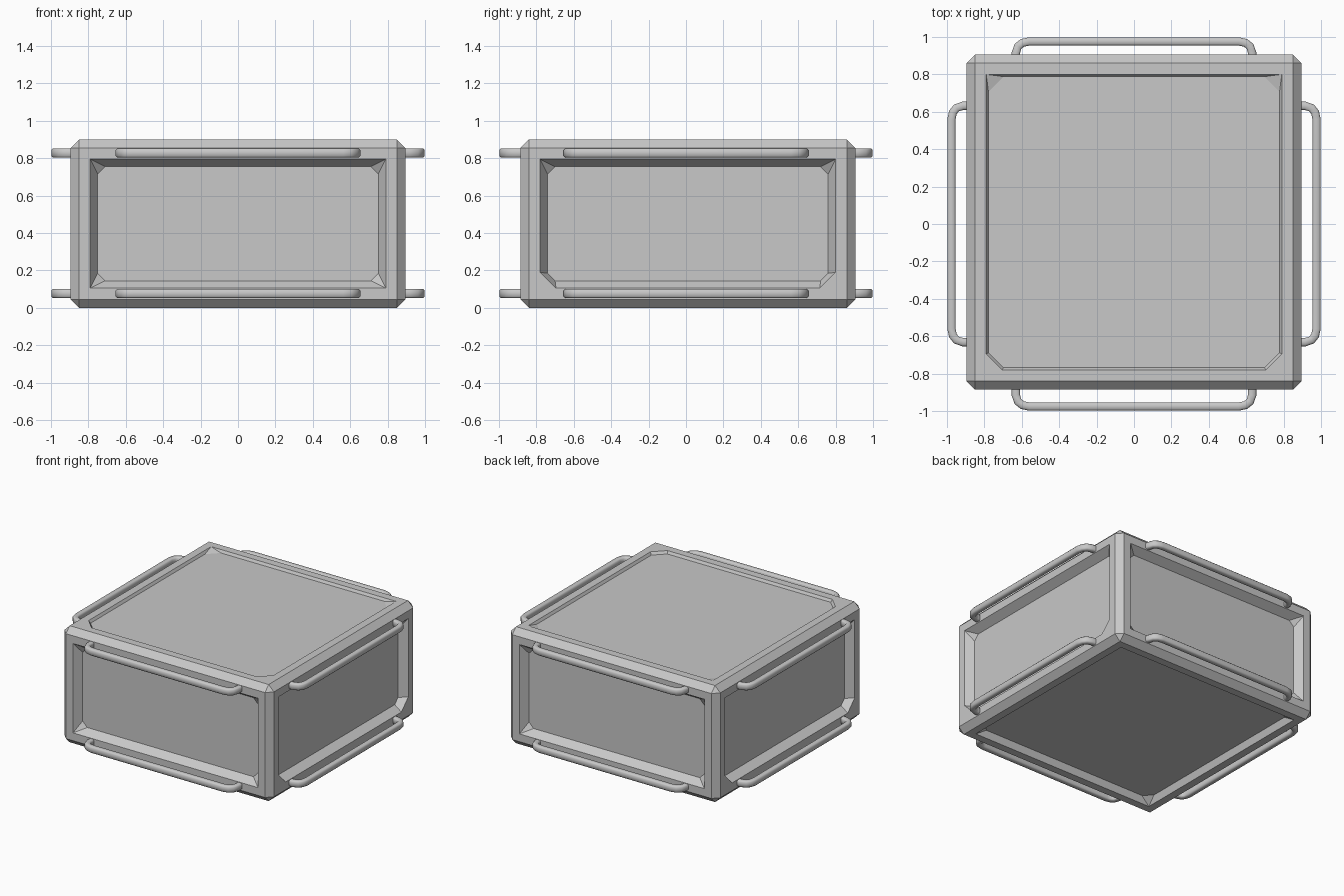
import bpy
import bmesh
from mathutils import Vector, Matrix

if "Cube" in bpy.data.objects:
    bpy.data.objects.remove(bpy.data.objects["Cube"])

SHADE = (0.58, 0.58, 0.58, 1)
grey = bpy.data.materials.new("plain_grey")
grey.use_nodes = True
grey.diffuse_color = SHADE
grey.node_tree.nodes["Principled BSDF"].inputs["Base Color"].default_value = SHADE

HALF = Vector((0.895, 0.895, 0.45))
CENTRE = Vector((0, 0.01, 0.45))
EDGE = 0.045      # outer chamfer
RIM = 0.105       # box edge to recess opening
CUT = 0.085       # corner cut of the recess
X, Y, Z = Vector((1, 0, 0)), Vector((0, 1, 0)), Vector((0, 0, 1))


def add_object(name, bm):
    bmesh.ops.recalc_face_normals(bm, faces=bm.faces[:])
    mesh = bpy.data.meshes.new(name)
    bm.to_mesh(mesh)
    bm.free()
    mesh.materials.append(grey)
    ob = bpy.data.objects.new(name, mesh)
    bpy.context.collection.objects.link(ob)
    return ob


def octagon(w, h, cuts):
    """Rectangle outline with one cut size per corner, two points each."""
    pts = []
    for (su, sv), c in zip(((1, 1), (-1, 1), (-1, -1), (1, -1)), cuts):
        a = (su * w, sv * (h - c))
        b = (su * (w - c), sv * h)
        pts += [a, b] if su * sv > 0 else [b, a]
    return pts


def recessed_side(bm, n, u, v, slope, depth, rim_cuts, inner_cut):
    """Flat frame, sloped walls and sunken panel on one side of the box."""
    size = lambda axis: abs(HALF.dot(axis))
    w, h, d = size(u), size(v), size(Vector(map(abs, n)))

    def ring(gap, cuts, sink):
        return [bm.verts.new(n * (d - sink) + u * p + v * q)
                for p, q in octagon(w - gap, h - gap, cuts)]

    rings = [ring(EDGE, [0] * 4, 0), ring(RIM, rim_cuts, 0),
             ring(RIM + slope, [inner_cut] * 4, depth)]
    for outer, inner in zip(rings, rings[1:]):
        for i in range(8):
            j = (i + 1) % 8
            bm.faces.new((outer[i], outer[j], inner[j], inner[i]))
    bm.faces.new(rings[-1])


# Body: chamfered box whose six broad sides become recessed panels
bm = bmesh.new()
bmesh.ops.create_cube(bm, size=2, matrix=Matrix.Diagonal((*HALF, 1)))
bmesh.ops.bevel(bm, geom=bm.edges[:], offset=EDGE, segments=1, affect='EDGES')
broad = [f for f in bm.faces if max(map(abs, f.normal)) > 0.99]
bmesh.ops.delete(bm, geom=broad, context='FACES_ONLY')
sharp, low_cut = [0] * 4, [0, 0, CUT, CUT]
for s in (1, -1):
    recessed_side(bm, X * s, Y, Z, 0.04, 0.06, low_cut, 0.04)
    recessed_side(bm, Y * s, X, Z, 0.04, 0.06, sharp, 0.04)
recessed_side(bm, Z, X, Y, 0.012, 0.02, low_cut, 0.08)
recessed_side(bm, -Z, X, Y, 0.02, 0.05, sharp, 0.06)
bmesh.ops.remove_doubles(bm, verts=bm.verts[:], dist=0.0005)
bmesh.ops.translate(bm, verts=bm.verts[:], vec=CENTRE)
add_object("box_body", bm)


# Handles: bent bars of rounded square section on each upright side
def handle(name, turn, z):
    half = [(0.632, 0.86), (0.632, 0.915), (0.62, 0.95), (0.597, 0.968), (0.56, 0.976)]
    path = [Vector((a, b, 0)) for a, b in half]
    path += [Vector((-p.x, p.y, 0)) for p in reversed(path)]
    section = octagon(0.022, 0.025, [0.009] * 4)
    place = Matrix.Translation((0, 0, z)) @ Matrix.Rotation(turn, 4, 'Z')
    bm = bmesh.new()
    rings = []
    for i, p in enumerate(path):
        before = (p - path[max(i - 1, 0)]).normalized()
        after = (path[min(i + 1, len(path) - 1)] - p).normalized()
        out = (before + after).normalized().cross(Z)
        rings.append([bm.verts.new(place @ (p + out * a + Z * b)) for a, b in section])
    for r, s in zip(rings, rings[1:]):
        for i in range(8):
            j = (i + 1) % 8
            bm.faces.new((r[i], r[j], s[j], s[i]))
    bm.faces.new(rings[0])
    bm.faces.new(rings[-1])
    ob = add_object(name, bm)
    bpy.ops.object.select_all(action='DESELECT')
    ob.select_set(True)
    bpy.context.view_layer.objects.active = ob
    bpy.ops.object.shade_smooth_by_angle(angle=0.9)


for k, side in enumerate(("back", "right", "front", "left")):
    for level, z in (("upper", 0.828), ("lower", 0.077)):
        handle(f"{side}_{level}_handle", k * 1.5708, z)
